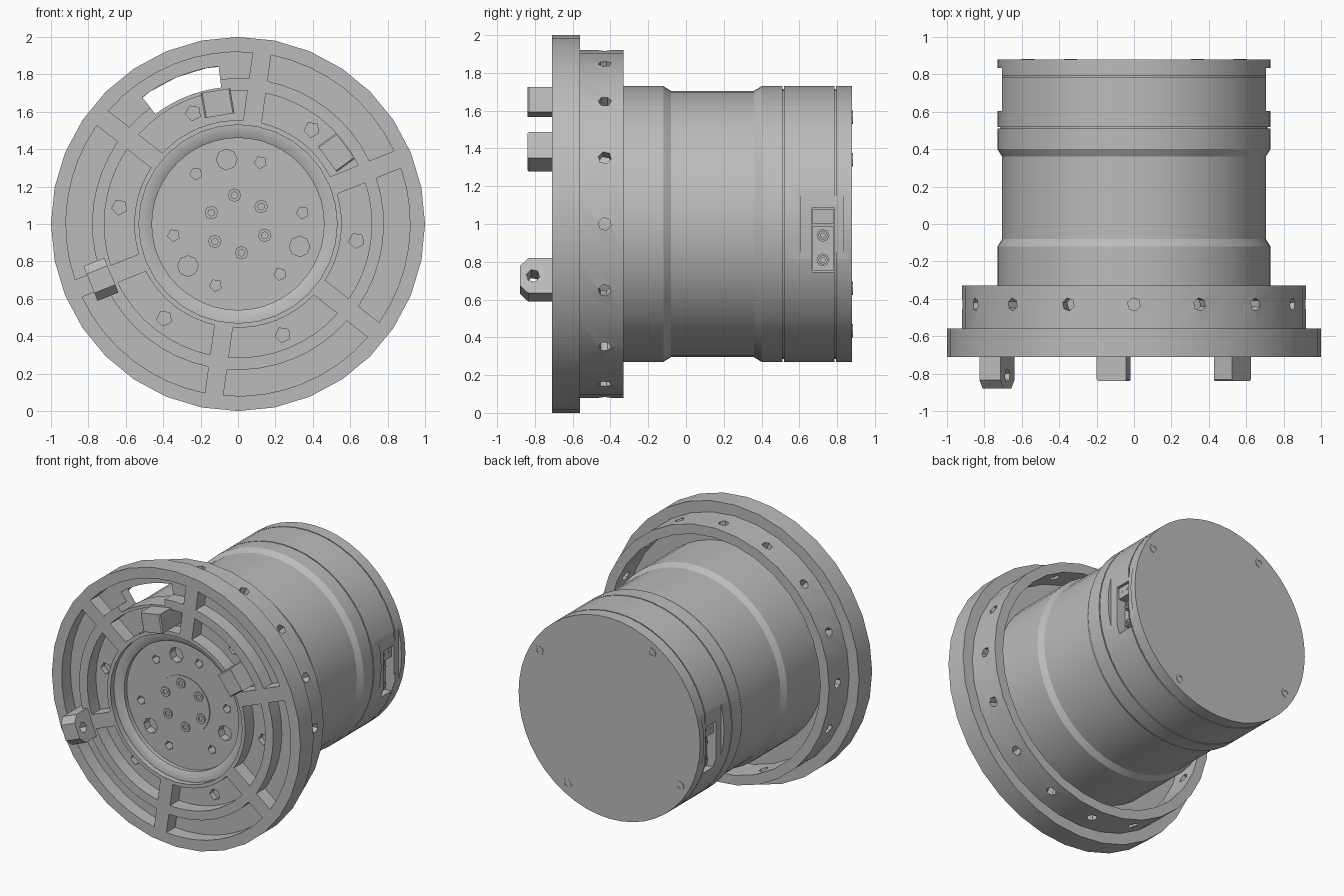
import bpy, bmesh, math
from math import radians, cos, sin, asin, degrees
from mathutils import Vector

cube = bpy.data.objects.get("Cube")
if cube:
    bpy.data.objects.remove(cube)

metal = bpy.data.materials.new("grey metal")
metal.use_nodes = True
GREY = (0.5, 0.5, 0.5, 1)
metal.diffuse_color = GREY
metal.node_tree.nodes["Principled BSDF"].inputs["Base Color"].default_value = GREY


def polar(r, a, y):
    """Point at radius r and angle a (degrees) round the motor axis."""
    return Vector((r * cos(radians(a)), y, 1 + r * sin(radians(a))))


def finish(name, bm):
    bmesh.ops.recalc_face_normals(bm, faces=bm.faces)
    mesh = bpy.data.meshes.new(name)
    bm.to_mesh(mesh)
    bm.free()
    mesh.materials.append(metal)
    ob = bpy.data.objects.new(name, mesh)
    bpy.context.collection.objects.link(ob)
    return ob


def spin(bm, profile, n, place, closed=False):
    """Revolve (radius, height) pairs; place(r, angle, height) gives points."""
    rings = []
    for r, h in profile:
        count = n if r > 0 else 1
        rings.append([bm.verts.new(place(r, 360 * i / n, h)) for i in range(count)])
    pairs = list(zip(rings, rings[1:])) + ([(rings[-1], rings[0])] if closed else [])
    for a, b in pairs:
        for i in range(n):
            j = (i + 1) % n
            quad = [a[i % len(a)], a[j % len(a)], b[j % len(b)], b[i % len(b)]]
            bm.faces.new(list(dict.fromkeys(quad)))


def lathe(name, profile, n, closed=False):
    bm = bmesh.new()
    spin(bm, profile, n, polar, closed)
    return finish(name, bm)


def prism(bm, points, offset):
    low = [bm.verts.new(p) for p in points]
    high = [bm.verts.new(p + Vector(offset)) for p in points]
    bm.faces.new(low)
    bm.faces.new(high[::-1])
    for i in range(len(low)):
        j = (i + 1) % len(low)
        bm.faces.new([low[i], high[i], high[j], low[j]])


def rod(bm, centre, axis, radius, length, n):
    """Straight rod starting at centre."""
    axis = Vector(axis).normalized()
    u = axis.orthogonal().normalized()
    v = axis.cross(u)
    turn = [2 * math.pi * i / n for i in range(n)]
    prism(bm, [centre + (u * cos(t) + v * sin(t)) * radius for t in turn], axis * length)


def sector(bm, r0, r1, a0, a1, y0, y1, margin=0.0):
    """Arc block; margin keeps parallel-sided ribs at both ends."""
    pts = []
    for r, flip in ((r0, False), (r1, True)):
        m = degrees(asin(margin / r))
        arc = [polar(r, a0 + m + (a1 - a0 - 2 * m) * k / 8, y0) for k in range(9)]
        pts += arc[::-1] if flip else arc
    prism(bm, pts, (0, y1 - y0, 0))


def box(bm, x, y, z):
    prism(bm, [Vector((x[0], y[i], z[j])) for i, j in ((0, 0), (1, 0), (1, 1), (0, 1))],
          (x[1] - x[0], 0, 0))


def cut(target, bm):
    cutter = finish("cutter", bm)
    cutter.hide_render = True
    mod = target.modifiers.new("cut", "BOOLEAN")
    mod.operation, mod.solver, mod.object = "DIFFERENCE", "EXACT", cutter
    bpy.context.view_layer.objects.active = target
    bpy.ops.object.modifier_apply(modifier=mod.name)
    bpy.data.objects.remove(cutter)


def screw(bm, centre, axis, radius):
    """Low screw head with an open socket."""
    axis = Vector(axis)
    u = axis.orthogonal().normalized()
    v = axis.cross(u)
    spin(bm, [(radius, -0.01), (radius, 0.008), (radius * 0.5, 0.008), (radius * 0.5, -0.01)], 8,
         lambda r, a, h: centre + (u * cos(radians(a)) + v * sin(radians(a))) * r + axis * h, True)


# Flange with its hollow rear skirt
flange = lathe("flange", [(0.53, -0.71), (1, -0.71), (1, -0.56), (0.92, -0.56), (0.92, -0.33),
                          (0.85, -0.33), (0.85, -0.54), (0.53, -0.54)], 32, True)

# Two rings of pockets between the six ribs, and a bolt hole in each
pockets, bolts, slot, drains = (bmesh.new() for _ in range(4))
for k in range(6):
    mid = 52 + 60 * k
    sector(pockets, 0.78, 0.92, mid - 30, mid + 30, -0.8, -0.61, 0.05)
    sector(pockets, 0.555, 0.715, mid - 30, mid + 30, -0.8, -0.61, 0.05)
    rod(bolts, polar(0.64, mid, -0.7), (0, 1, 0), 0.042, 0.13, 5)
sector(slot, 0.735, 0.85, 97, 127, -0.8, -0.4)
for k in range(16):
    a = 22.5 * k
    rod(drains, polar(0.8, a, -0.43), polar(1, a, 0) - polar(0, 0, 0), 0.035, 0.2, 6)
for cutter in (pockets, bolts, slot, drains):
    cut(flange, cutter)

# Motor body with waist, seam grooves and recessed output face
profile = [(0, -0.62), (0.46, -0.62), (0.46, -0.65), (0.5, -0.67), (0.535, -0.67),
           (0.535, -0.55), (0.73, -0.55), (0.73, -0.12), (0.705, -0.08), (0.705, 0.36), (0.73, 0.4)]
for y in (0.515, 0.79):
    profile += [(0.73, y - 0.004), (0.715, y - 0.004), (0.715, y + 0.004), (0.73, y + 0.004)]
body = lathe("motor_body", profile + [(0.73, 0.88), (0, 0.88)], 48)

# Holes in the output face
holes = bmesh.new()
for k in range(6):
    rod(holes, polar(0.35, 10 + 60 * k, -0.7), (0, 1, 0), 0.033, 0.14, 5)
for a in (100, 220, 340):
    rod(holes, polar(0.35, a, -0.7), (0, 1, 0), 0.055, 0.14, 8)
cut(body, holes)

# Side terminal recesses: a flat on the barrel, then a deeper pocket
for s in (-1, 1):
    flat, deep = bmesh.new(), bmesh.new()
    box(flat, (s * 0.706, s * 0.8), (0.605, 0.835), (0.7, 1.3))
    box(deep, (s * 0.61, s * 0.8), (0.665, 0.785), (0.745, 1.085))
    cut(body, flat)
    cut(body, deep)

# Terminal blocks and their screws
terminals, clamps = bmesh.new(), bmesh.new()
for s in (-1, 1):
    box(terminals, (s * 0.6, s * 0.69), (0.67, 0.78), (1.0, 1.08))
    box(terminals, (s * 0.6, s * 0.64), (0.67, 0.78), (0.75, 0.99))
    for y in (0.7, 0.75):
        rod(terminals, Vector((s * 0.685, y, 1.045)), (s, 0, 0), 0.008, 0.008, 6)
    for z in (0.81, 0.94):
        rod(clamps, Vector((s * 0.63, 0.725, z)), (s, 0, 0), 0.034, 0.03, 8)
        screw(clamps, Vector((s * 0.66, 0.725, z)), (s, 0, 0), 0.025)
finish("terminal_blocks", terminals)
finish("terminal_screws", clamps)

# Centre boss with its ring of screws
lathe("centre_boss", [(0, -0.626), (0.21, -0.626), (0.21, -0.61), (0, -0.61)], 24)
ring = bmesh.new()
for k in range(6):
    screw(ring, polar(0.155, 37 + 60 * k, -0.627), (0, -1, 0), 0.036)
finish("boss_screws", ring)

# Rear cover screws
rear = bmesh.new()
for k in range(4):
    screw(rear, polar(0.66, 31 + 90 * k, 0.875), (0, 1, 0), 0.035)
finish("cover_screws", rear)


def lug(name, r, a, width, depth, tip, chamfer):
    """Block on the flange face, profile drawn along the tangent."""
    out = polar(1, a, 0) - polar(0, 0, 0)
    tangent = Vector((-out.z, 0, out.x))
    w, c = width / 2, chamfer
    outline = [(-w, -0.6), (-w, tip + c), (c - w, tip), (w - c, tip), (w, tip + c), (w, -0.6)]
    bm = bmesh.new()
    prism(bm, [polar(r - depth / 2, a, y) + tangent * t for t, y in outline], out * depth)
    return finish(name, bm), out


# Two plain stops and one drilled lug
lug("upper_stop", 0.655, 99.6, 0.16, 0.135, -0.84, 0.008)
lug("side_stop", 0.65, 36, 0.17, 0.12, -0.84, 0.008)
eye, out = lug("drilled_lug", 0.79, 202, 0.2, 0.12, -0.88, 0.045)
bore = bmesh.new()
rod(bore, polar(0.65, 202, -0.81), out, 0.036, 0.3, 6)
cut(eye, bore)

# Smooth the round walls, keep edges crisp
bpy.ops.object.select_all(action="DESELECT")
for ob in bpy.context.collection.objects:
    if ob.type == "MESH" and metal.name in ob.data.materials:
        ob.select_set(True)
        bpy.context.view_layer.objects.active = ob
bpy.ops.object.shade_smooth_by_angle(angle=radians(30))
